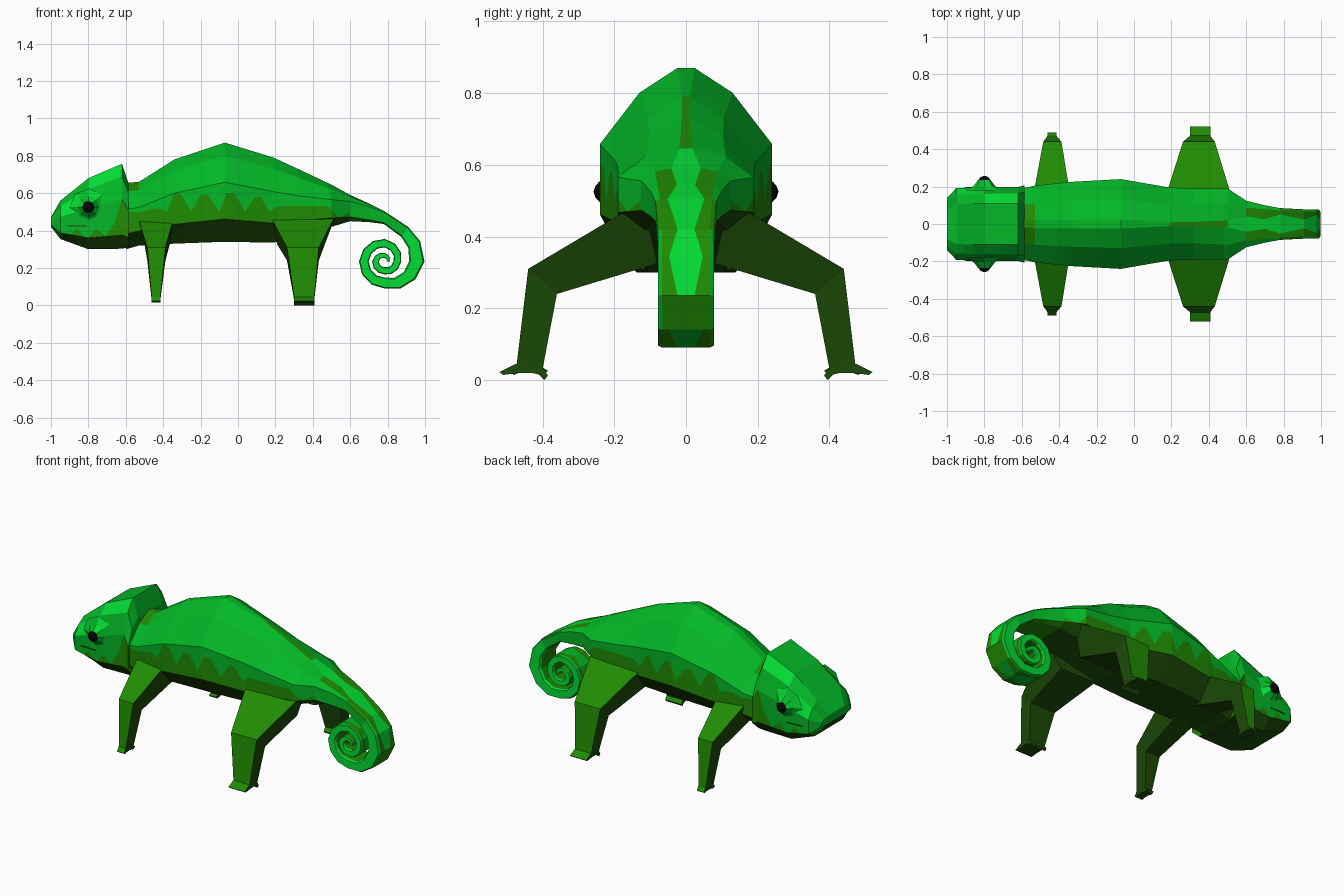
import bpy, bmesh, math
from mathutils import Vector

cube = bpy.data.objects.get("Cube")
if cube:
    bpy.data.objects.remove(cube)


def material(name, rgb):
    m = bpy.data.materials.new(name)
    m.use_nodes = True
    m.diffuse_color = (*rgb, 1)
    m.node_tree.nodes["Principled BSDF"].inputs["Base Color"].default_value = (*rgb, 1)
    return m


MATS = [material("leaf green", (0.001, 0.48, 0.02)),
        material("olive green", (0.014, 0.26, 0.001)),
        material("bright green", (0.001, 0.72, 0.035)),
        material("eye black", (0.002, 0.002, 0.002)),
        material("dark olive", (0.011, 0.07, 0.002))]
GREEN, OLIVE, BRIGHT, BLACK, DARK = range(5)


def finish(name, bm):
    bmesh.ops.recalc_face_normals(bm, faces=bm.faces)
    me = bpy.data.meshes.new(name)
    bm.to_mesh(me)
    bm.free()
    for m in MATS:
        me.materials.append(m)
    ob = bpy.data.objects.new(name, me)
    bpy.context.collection.objects.link(ob)


def loft(bm, rings, mat_rule):
    """Skin a run of rings; mat_rule(ring, strip) gives the colour."""
    vs = [[bm.verts.new(p) for p in r] for r in rings]
    n = len(vs[0])
    for i in range(len(vs) - 1):
        for j in range(n):
            k = (j + 1) % n
            f = bm.faces.new((vs[i][j], vs[i][k], vs[i + 1][k], vs[i + 1][j]))
            f.material_index = mat_rule(i, j)
    for end in (0, -1):
        bm.faces.new(vs[end]).material_index = mat_rule(end, 2)


def section(profile, top, bottom, w):
    """Symmetric ring from half profile (width, height) between two x,z points."""
    half = []
    for a, h in profile:
        x, z = (b + (t - b) * h for t, b in zip(top, bottom))
        half.append(Vector((x, a * w, z)))
    return half + [Vector((p.x, -p.y, p.z)) for p in reversed(half)]


def blend(a, b, t):
    return [(p[0] + (q[0] - p[0]) * t, p[1] + (q[1] - p[1]) * t) for p, q in zip(a, b)]


def lerp_table(table, x):
    for (xa, a), (xb, b) in zip(table, table[1:]):
        if min(xa, xb) <= x <= max(xa, xb):
            return a + (b - a) * (x - xa) / (xb - xa)
    return table[0][1] if abs(x - table[0][0]) < abs(x - table[-1][0]) else table[-1][1]


def paint_below(bm, line, x_max):
    """Cut the skin along a zigzag line and turn the green under it to olive."""
    def cut(lo, hi, co, no):
        fs = [f for f in bm.faces if lo < f.calc_center_median().x < hi]
        geom = list({e for f in fs for e in f.edges} | {v for f in fs for v in f.verts}) + fs
        bmesh.ops.bisect_plane(bm, geom=geom, dist=1e-5, plane_co=co, plane_no=no)
    for x, z in line:
        cut(-2, x_max, (x, 0, z), (1, 0, 0))
    for (xa, za), (xb, zb) in zip(line, line[1:]):
        cut(xa, xb, (xa, 0, za), (za - zb, 0, xb - xa))
    for f in bm.faces:
        c = f.calc_center_median()
        if c.x < x_max and f.material_index != DARK and c.z < lerp_table(line, c.x):
            f.material_index = OLIVE


# Body and curled tail, one continuous skin
def body_profile(i):
    """The flat of the back narrows behind the hump."""
    return [(0.1 if i < 4 else 0.06, 1), (0.54, 0.87), (1, 0.6), (1, 0.23), (0.55, 0)]


def tail_profile(i):
    """The bright stripe on top swells and pinches from ring to ring."""
    return [(0.6 if i % 2 else 0.3, 1), (0.85, 1), (1, 0.9), (1, 0.1), (0.85, 0)]


stations = [(-0.6, 0.655, 0.30, 0.19, 0), (-0.53, 0.66, 0.32, 0.205, 0),
            (-0.34, 0.78, 0.33, 0.225, 0), (-0.07, 0.87, 0.34, 0.24, 0),
            (0.19, 0.79, 0.335, 0.195, 0), (0.32, 0.73, 0.37, 0.19, 0),
            (0.5, 0.645, 0.42, 0.19, 0.15), (0.6, 0.59, 0.45, 0.125, 0.5),
            (0.7, 0.545, 0.445, 0.1, 0.8), (0.78, 0.505, 0.435, 0.085, 1)]
rings = [section(blend(body_profile(i), tail_profile(i), t), (x, a), (x, b), w)
         for i, (x, a, b, w, t) in enumerate(stations)]
RADIUS = [(56, 0.223), (0, 0.212), (-90, 0.145), (-180, 0.138), (-270, 0.12),
          (-360, 0.088), (-450, 0.07), (-540, 0.068), (-630, 0.045), (-720, 0.028)]
THICK = [(56, 0.065), (0, 0.082), (-90, 0.058), (-270, 0.045), (-540, 0.036), (-720, 0.018)]
for ang in [56] + list(range(30, -721, -30)):
    r, th, a = lerp_table(RADIUS, ang), lerp_table(THICK, ang), math.radians(ang)
    out, inn = [(0.785 + q * math.cos(a), 0.235 + q * math.sin(a)) for q in (r, r - th)]
    rings.append(section(tail_profile(len(rings)), out, inn, 0.078 + 0.00001 * ang))


def body_colour(i, j):
    on_tail = i >= 7
    if j == 9:                                     # spine
        if i in (0, 4, 5, 12):
            return OLIVE
        return BRIGHT if 6 <= i < 12 else GREEN
    if j in (0, 8):                                # beside the spine
        return OLIVE if i == 0 or on_tail else GREEN
    if j in (1, 7) and on_tail:                    # upper rim of the tail
        return OLIVE if i % 4 == 1 else GREEN
    if j in (2, 6):                                # flanks
        return BRIGHT if i >= 10 else GREEN
    if j in (3, 4, 5):                             # belly and inside of the curl
        if i >= 10 and j != 4:
            return BRIGHT
        return OLIVE if on_tail else DARK
    return GREEN


bm = bmesh.new()
loft(bm, rings, body_colour)
zigzag = [(-0.6, 0.5), (-0.52, 0.5), (-0.43, 0.52), (-0.38, 0.5), (-0.34, 0.6), (-0.3, 0.59),
          (-0.25, 0.5), (-0.2, 0.59), (-0.16, 0.59), (-0.1, 0.5), (-0.06, 0.6), (-0.02, 0.6),
          (0.04, 0.5), (0.09, 0.58), (0.12, 0.58), (0.17, 0.5), (0.21, 0.53), (0.48, 0.53),
          (0.54, 0.47), (0.6, 0.5)]
paint_below(bm, zigzag, 0.6)
finish("body_and_tail", bm)

# Head with a raised casque at the back
HEAD = [(0.56, 1), (0.82, 0.85), (1, 0.58), (1, 0.16), (0.7, 0)]


def head_colour(i, j):
    if j == 4 or (j in (3, 5) and i >= 1):
        return DARK
    if (i, j) in ((1, 1), (1, 7), (2, 0), (2, 8), (0, 9)):
        return BRIGHT
    return GREEN


bm = bmesh.new()
loft(bm, [section(HEAD, (x, a), (x, b), w) for x, a, b, w in [
    (-1, 0.47, 0.42, 0.14), (-0.95, 0.56, 0.355, 0.192), (-0.8, 0.68, 0.30, 0.197),
    (-0.62, 0.757, 0.303, 0.198), (-0.585, 0.65, 0.31, 0.207)]], head_colour)
paint_below(bm, [(-1, 0.38), (-0.95, 0.4), (-0.91, 0.36), (-0.86, 0.41), (-0.81, 0.35),
                 (-0.76, 0.41), (-0.71, 0.37), (-0.66, 0.44), (-0.62, 0.57), (-0.58, 0.5)], 0)
finish("head", bm)


def box_ring(outer_x, outer, inner_x, inner, side):
    return [(x, side * y, z) for x, (y, z) in
            ((outer_x[0], outer), (outer_x[1], outer), (inner_x[1], inner), (inner_x[0], inner))]


# Legs: thigh and shin, then outer and inner toe; only the outside is lighter
def leg(name, side, hip, hip_in, knee, ankle, reach, floor):
    bm = bmesh.new()
    outside = lambda i, j: OLIVE if j == 0 else DARK
    toe = lambda outer, inner: box_ring(ankle, outer, ankle, inner, side)
    loft(bm, [box_ring(hip, (0.12, 0.5), hip_in, (0.08, 0.325), side),
              box_ring(knee, (0.44, 0.31), knee, (0.36, 0.24), side),
              toe((0.472, 0.045), (0.4, 0.03))], outside)
    loft(bm, [toe((0.43, 0.05), (0.42, 0.02)), toe((0.474, 0.045), (0.465, 0.02)),
              toe((reach, 0.022), (reach - 0.01, 0.014))], outside)
    loft(bm, [toe((0.44, 0.05), (0.45, 0.025)), toe((0.4, 0.035), (0.41, 0.015)),
              toe((0.385, floor + 0.012), (0.395, floor))], outside)
    finish(name, bm)


# Eyes: low tapered lid with a dark ball in it
def eye(name, side):
    bm = bmesh.new()
    rings = []
    for y, r in ((0.18, 0.1), (0.203, 0.058), (0.236, 0.033)):
        rings.append([(-0.8 + r * math.cos(k * math.pi / 4), side * y,
                       0.525 + r * math.sin(k * math.pi / 4)) for k in range(8)])
    loft(bm, rings, lambda i, j: BRIGHT if j % 2 else GREEN)
    finish(name + "_eyelid", bm)
    bm = bmesh.new()
    bmesh.ops.create_icosphere(bm, subdivisions=2, radius=0.034)
    for v in bm.verts:
        v.co += Vector((-0.8, side * 0.224, 0.525))
    for f in bm.faces:
        f.material_index = BLACK
    finish(name + "_eye", bm)


# Mouth: a thin dark line on the cheek
def mouth(name, side):
    bm = bmesh.new()
    plate = lambda x, y: [(x, side * (y + d), z) for d, z in
                          ((-0.003, 0.421), (0.003, 0.421), (0.003, 0.427), (-0.003, 0.427))]
    loft(bm, [plate(-0.91, 0.193), plate(-0.81, 0.197)], lambda i, j: DARK)
    finish(name, bm)


for word, side in (("left", 1), ("right", -1)):
    leg("front_leg_" + word, side, (-0.545, -0.335), (-0.5, -0.365),
        (-0.485, -0.388), (-0.462, -0.415), 0.49, 0.014)
    leg("rear_leg_" + word, side, (0.16, 0.53), (0.21, 0.45),
        (0.262, 0.432), (0.3, 0.408), 0.52, 0)
    eye(word, side)
    mouth("mouth_" + word, side)
